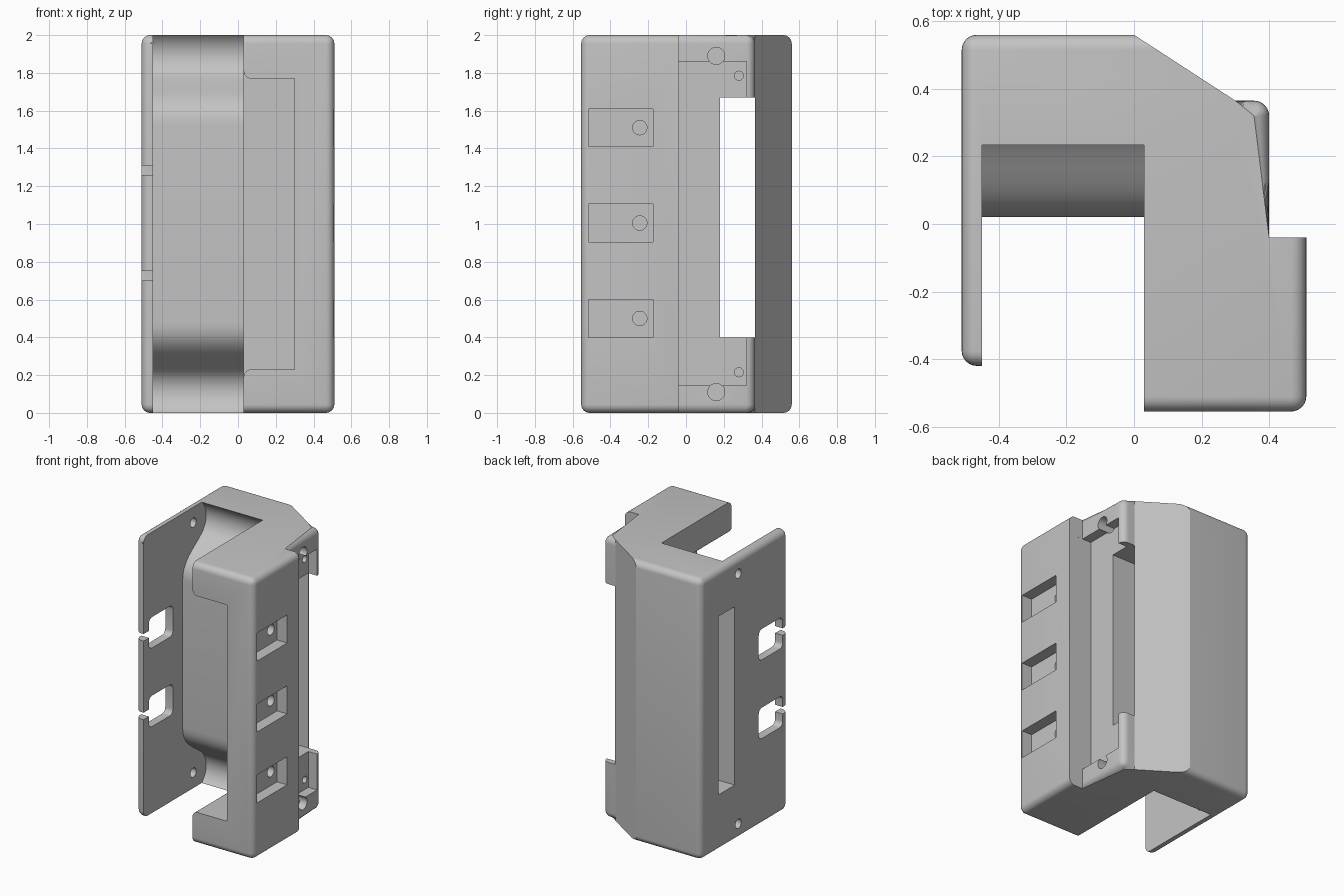
import bpy, bmesh, math

if "Cube" in bpy.data.objects:
    bpy.data.objects.remove(bpy.data.objects["Cube"], do_unlink=True)

H = 2.0
grey = bpy.data.materials.new("plain grey")
grey.use_nodes = True
grey.diffuse_color = (0.55, 0.55, 0.55, 1)
grey.node_tree.nodes["Principled BSDF"].inputs["Base Color"].default_value = (0.55, 0.55, 0.55, 1)


def prism(name, profile, axis, lo, hi, edge_rule=None, radius=0.0):
    """Extrude a 2D profile along an axis; optionally round chosen edges."""
    place = {"x": lambda u, v, w: (w, u, v),
             "y": lambda u, v, w: (u, w, v),
             "z": lambda u, v, w: (u, v, w)}[axis]
    bm = bmesh.new()
    n = len(profile)
    low = [bm.verts.new(place(u, v, lo)) for u, v in profile]
    high = [bm.verts.new(place(u, v, hi)) for u, v in profile]
    bm.faces.new(low)
    bm.faces.new(high)
    for i in range(n):
        j = (i + 1) % n
        bm.faces.new((low[i], low[j], high[j], high[i]))
    bmesh.ops.recalc_face_normals(bm, faces=bm.faces)
    if edge_rule:
        edges = []
        for i in range(n):
            corner, rim = edge_rule[i]
            j = (i + 1) % n
            if corner:
                edges.append(bm.edges.get((low[i], high[i])))
            if rim:
                edges += [bm.edges.get((low[i], low[j])), bm.edges.get((high[i], high[j]))]
        bmesh.ops.bevel(bm, geom=edges, offset=radius, segments=6, profile=0.5, affect="EDGES")
    mesh = bpy.data.meshes.new(name)
    bm.to_mesh(mesh)
    bm.free()
    ob = bpy.data.objects.new(name, mesh)
    bpy.context.collection.objects.link(ob)
    mesh.materials.append(grey)
    return ob


def arc(cu, cv, r, a0, a1, steps):
    return [(cu + r * math.cos(math.radians(a0 + (a1 - a0) * i / steps)),
             cv + r * math.sin(math.radians(a0 + (a1 - a0) * i / steps)))
            for i in range(steps + 1)]


def rect(u0, u1, v0, v1):
    return [(u0, v0), (u1, v0), (u1, v1), (u0, v1)]


def round_rect(u0, u1, v0, v1, r):
    return (arc(u0 + r, v0 + r, r, 180, 270, 5) + arc(u1 - r, v0 + r, r, 270, 360, 5)
            + arc(u1 - r, v1 - r, r, 0, 90, 5) + arc(u0 + r, v1 - r, r, 90, 180, 5))


def circle(u, v, r):
    return arc(u, v, r, 0, 360 - 360 / 32, 31)


def flip(points):
    return [(u, H - v) for u, v in reversed(points)]


# Outer body: plan outline, with (rounded corner, rounded rim) per point
outline = [((-.51, -.42), 1, 1), ((0, -.42), 0, 0), ((0, -.555), 0, 1),
           ((.51, -.555), 1, 1), ((.51, -.04), 0, 0), ((.40, -.04), 0, 1),
           ((.40, .365), 1, 1), ((.30, .365), 0, 0), ((0, .56), 0, 1),
           ((-.51, .56), 1, 1)]
body = prism("housing", [p for p, _, _ in outline], "z", 0, H,
             [(c, r) for _, c, r in outline], 0.045)

cutters = []


def cut(*args):
    ob = prism("cutter", *args)
    ob.hide_render = True
    cutters.append(ob)


# Main channel with a curved floor that hollows out around the screws
lower = arc(.14, .11, .145, -60, 50, 14)
p0 = lower[-1]
p1 = (p0[0] - .10, p0[1] + .083)
p2, p3 = (.02, .34), (.02, .48)
for i in range(1, 15):
    t = i / 14
    s = 1 - t
    lower.append(tuple(s**3 * a + 3 * s * s * t * b + 3 * s * t * t * c + t**3 * d
                       for a, b, c, d in zip(p0, p1, p2, p3)))
wall = lower + flip(lower)
cut([(-.7, wall[0][1])] + wall + [(-.7, wall[-1][1])], "x", -.45, .03)

# Side bay opening off the channel, with rounded lips
lip = [(0, .19), (.03, .19)] + arc(.07, .19, .04, 180, 90, 6)[1:] + [(.30, .23)]
cut(lip + flip(lip), "y", -.7, -.04)

# Long window through the body, also removing the middle of the rear lip
cut([(-.7, .18), (.7, .18), (.7, .45), (.302, .45), (.302, .364), (-.7, .364)],
    "z", .40, 1.67)

# Shallow recess on the right-hand face
cut(rect(-.0401, .32, .145, 1.86), "x", .33, .45)

# Pockets with lead holes
for z in (.50, 1.005, 1.51):
    cut(rect(-.515, -.175, z - .1, z + .1), "x", .43, .6)
    cut(circle(-.245, z, .038), "x", .25, .47)

# Screw holes at both ends
for end in (0, 1):
    def level(z):
        return H - z if end else z
    cut(circle(.14, level(.11), .033), "x", -.6, -.4)
    cut(circle(.16, level(.11), .045), "x", .2, .5)
    cut(circle(.28, level(.215), .024), "x", .22, .36)

# Cable openings with entry slits in the thin wall
for z in (.725, 1.285):
    cut(round_rect(-.36, -.09, z - .11, z + .11, .035), "x", -.6, -.40)
    cut(rect(-.5, -.30, z - .025, z + .025), "x", -.6, -.40)

bpy.context.view_layer.objects.active = body
for ob in cutters:
    mod = body.modifiers.new("cut", "BOOLEAN")
    mod.operation = "DIFFERENCE"
    mod.solver = "EXACT"
    mod.object = ob
    bpy.ops.object.modifier_apply(modifier=mod.name)
    bpy.data.objects.remove(ob, do_unlink=True)

for ob in bpy.context.selected_objects:
    ob.select_set(False)
body.select_set(True)
bpy.ops.object.shade_smooth_by_angle(angle=math.radians(30))
